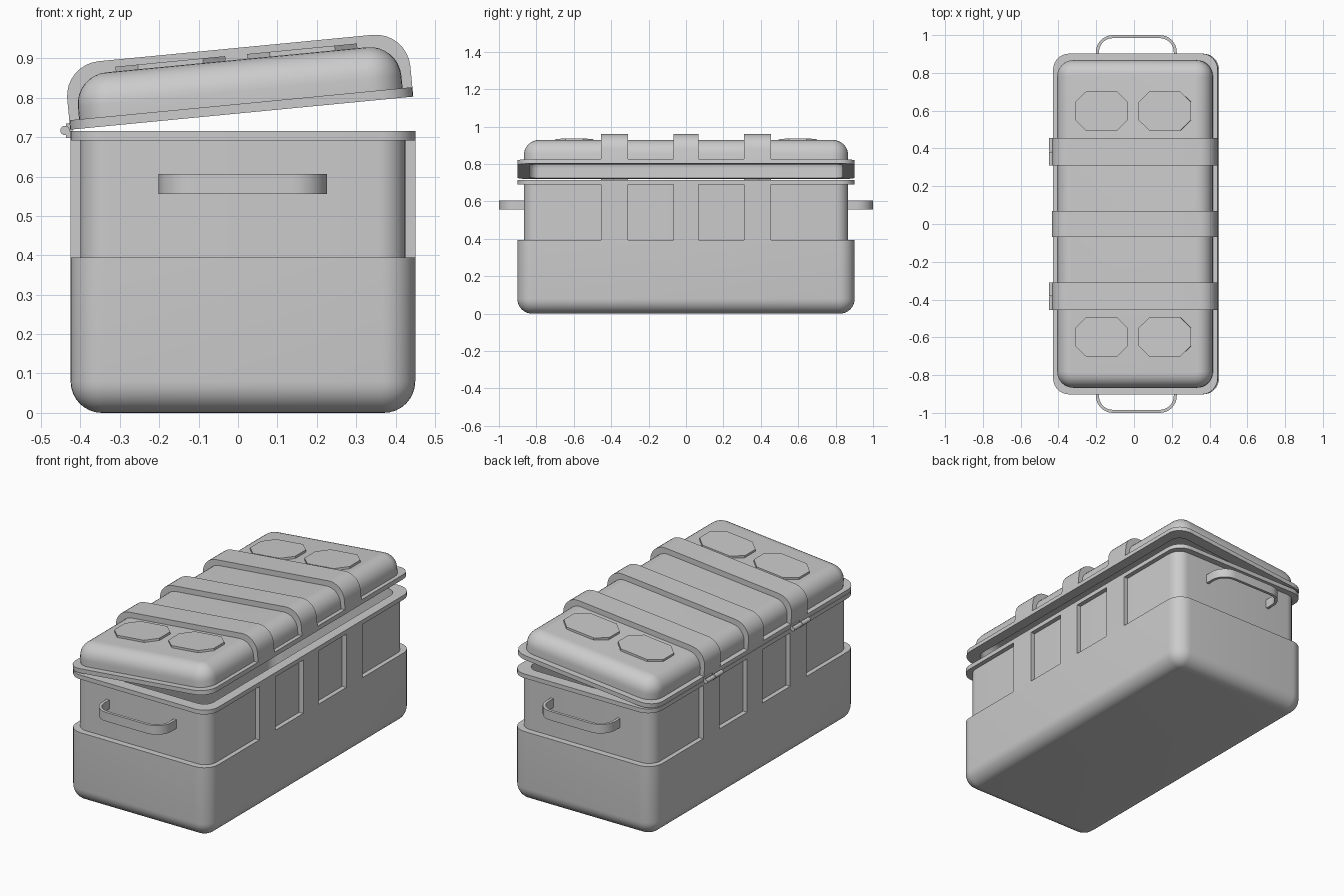
import bpy, bmesh, math
from mathutils import Matrix

if "Cube" in bpy.data.objects:
    bpy.data.objects.remove(bpy.data.objects["Cube"])

CX = 0.0125                      # centre of the box body in x
HX, HY = 0.4375, 0.902           # half size at the rims
IX, IY = 0.4125, 0.867           # half size of the inset walls
NX, NY = 0.384, 0.838            # half size of the inside
BANDS = [(-0.383, 0.072), (0, 0.068), (0.383, 0.072)]   # centre y, half width


def finish(bm, name, matrix):
    bmesh.ops.recalc_face_normals(bm, faces=bm.faces)
    me = bpy.data.meshes.new(name)
    bm.to_mesh(me)
    bm.free()
    ob = bpy.data.objects.new(name, me)
    bpy.context.collection.objects.link(ob)
    ob.matrix_world = matrix
    bpy.ops.object.select_all(action='DESELECT')
    ob.select_set(True)
    bpy.context.view_layer.objects.active = ob
    bpy.ops.object.shade_smooth_by_angle(angle=math.radians(32))
    return ob


def ring(hx, hy, r, z, n=8):
    pts = []
    for k, (sx, sy) in enumerate([(1, 1), (-1, 1), (-1, -1), (1, -1)]):
        for i in range(n + 1):
            a = math.pi / 2 * (k + i / n)
            pts.append((sx * (hx - r) + r * math.cos(a), sy * (hy - r) + r * math.sin(a), z))
    return pts


def fillet(hx, hy, rc, z, r, sign, n=8):
    """Rings curving from the vertical wall (first) to the flat face at height z."""
    out = []
    for i in range(n + 1):
        a = math.pi / 2 * i / n
        d = r * (1 - math.cos(a))
        out.append((hx - d, hy - d, rc - d, z - sign * r * (1 - math.sin(a))))
    return out


def loft(name, levels, matrix):
    bm = bmesh.new()
    rings = [[bm.verts.new(p) for p in ring(*l)] for l in levels]
    for a, b in zip(rings, rings[1:]):
        for i in range(len(a)):
            j = (i + 1) % len(a)
            bm.faces.new((a[i], a[j], b[j], b[i]))
    bm.faces.new(rings[0])
    bm.faces.new(rings[-1])
    return finish(bm, name, matrix)


def extrude(name, pts, direction, matrix):
    bm = bmesh.new()
    f = bm.faces.new([bm.verts.new(p) for p in pts])
    g = bmesh.ops.extrude_face_region(bm, geom=[f])
    bmesh.ops.translate(bm, vec=direction, verts=[v for v in g['geom'] if isinstance(v, bmesh.types.BMVert)])
    if len(bm.faces) == len(pts) + 1:
        bm.faces.new(f.verts) if not f.is_valid else None
    return finish(bm, name, matrix)


def arch(hw, h, r, t, n=8):
    """Outline of an upside-down U with rounded corners."""
    def line(w, top, rad):
        p = [(w, 0)]
        for k, s in enumerate((1, -1)):
            for i in range(n + 1):
                a = math.pi / 2 * (k + i / n)
                p.append((s * (w - rad) + rad * math.cos(a), top - rad + rad * math.sin(a)))
        return p + [(-w, 0)]
    return line(hw, h, r) + line(hw - t, h - t, r - t)[::-1]


def box(name, x, y, z, matrix):
    pts = [(x[0], y[0], z[0]), (x[1], y[0], z[0]), (x[1], y[1], z[0]), (x[0], y[1], z[0])]
    return extrude(name, pts, (0, 0, z[1] - z[0]), matrix)


BASE = Matrix.Translation((CX, 0, 0))
LID = (Matrix.Translation((-0.426, 0, 0.719)) @ Matrix.Rotation(math.radians(-5.5), 4, 'Y')
       @ Matrix.Translation((HX, 0, 0)))

# hollow box body: rounded bottom, inset upper wall, rim, inside
loft("box_body", fillet(HX, HY, 0.085, 0, 0.08, -1)[::-1] + [
    (HX, HY, 0.085, 0.395), (IX, IY, 0.07, 0.395), (IX, IY, 0.07, 0.692),
    (HX, HY, 0.085, 0.692), (HX, HY, 0.085, 0.716), (NX, NY, 0.06, 0.716),
    (NX, NY, 0.06, 0.03)], BASE)

# pillars between the recessed side panels
for i, (y, w) in enumerate(BANDS):
    for side, s in (("right", 1), ("left", -1)):
        box(f"pillar_{side}_{i}", sorted((s * 0.395, s * HX)), (y - w, y + w), (0.39, 0.695), BASE)

# hollow lid, tilted open
loft("lid", fillet(NX, NY, 0.06, 0.107, 0.055, 1)[::-1] + [
    (NX, NY, 0.06, 0), (HX, HY, 0.085, 0), (HX, HY, 0.085, 0.024), (IX, IY, 0.085, 0.024)]
    + fillet(IX, IY, 0.085, 0.136, 0.08, 1), LID)

# raised bands over the lid
for i, (y, w) in enumerate(BANDS):
    pts = [(x, y - w, z) for x, z in arch(HX, 0.166, 0.088, 0.04)]
    extrude(f"lid_band_{i}", pts, (0, 2 * w, 0), LID)

# eight-sided pads on the lid
for sx in (-1, 1):
    for sy in (-1, 1):
        octagon = [(-.14, -.047), (-.083, -.103), (.083, -.103), (.14, -.047),
                   (.14, .047), (.083, .103), (-.083, .103), (-.14, .047)]
        extrude(f"lid_pad_{sx}_{sy}", [(sx * 0.168 + x, sy * 0.598 + y, 0.125) for x, y in octagon],
                (0, 0, 0.023), LID)

# carrying handles at both ends
for name, s in (("front", -1), ("back", 1)):
    pts = [(x, s * (0.855 + y), 0.556) for x, y in arch(0.214, 0.145, 0.09, 0.016)]
    extrude(f"handle_{name}", pts, (0, 0, 0.05), BASE)

# hinges: two knuckles with a leaf up to the lid and a leaf down to the box
for y, w in (BANDS[0], BANDS[2]):
    for part, y0, y1, z in (("lower", y - w, y - 0.002, (0.698, 0.716)),
                            ("upper", y + 0.002, y + w, (0.716, 0.735))):
        circle = [(-0.439 + 0.012 * math.cos(a * math.pi / 8), y0, 0.717 + 0.012 * math.sin(a * math.pi / 8))
                  for a in range(16)]
        extrude(f"hinge_knuckle_{part}", circle, (0, y1 - y0, 0), Matrix())
        box(f"hinge_leaf_{part}", (-0.436, -0.42), (y0, y1), z, Matrix())
